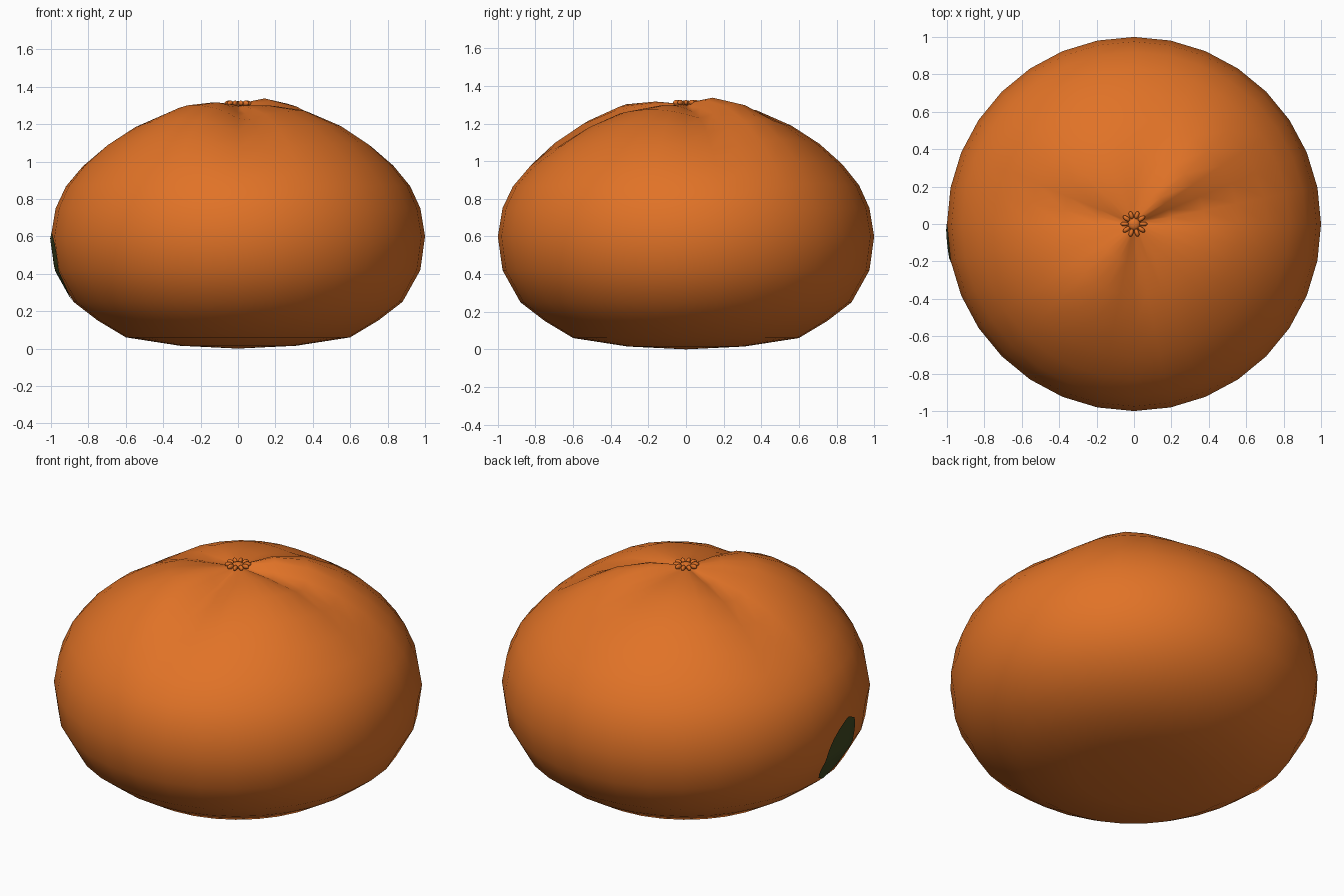
import bpy, bmesh, math

if "Cube" in bpy.data.objects:
    bpy.data.objects.remove(bpy.data.objects["Cube"])

def material(name, rgb):
    m = bpy.data.materials.new(name)
    m.diffuse_color = (*rgb, 1)
    m.use_nodes = True
    m.node_tree.nodes["Principled BSDF"].inputs["Base Color"].default_value = m.diffuse_color
    return m

ORANGE = material("orange_peel", (0.75, 0.17, 0.02))
GREEN = material("dark_green", (0.05, 0.065, 0.016))

# Side profile (radius, height) from base to crown
PROFILE = [(0.31, 0.015), (0.6, 0.06), (0.75, 0.15), (0.88, 0.25), (0.975, 0.42),
           (1.0, 0.6), (0.975, 0.75), (0.92, 0.87), (0.83, 0.98), (0.71, 1.085),
           (0.56, 1.18), (0.38, 1.255), (0.2, 1.285), (0.07, 1.295)]
# Segment swellings and creases: direction in degrees, angular width, height, radius of peak
WAVES = [(45, 22, 0.055, 0.25), (-128, 28, 0.05, 0.45), (115, 30, 0.02, 0.3), (-30, 25, 0.02, 0.4),
         (-84, 11, -0.045, 0.3), (14, 13, -0.035, 0.3), (168, 14, -0.035, 0.35)]

def relief(angle, r, z):
    if z < 0.8:
        return 0
    total = 0
    for deg, width, height, peak in WAVES:
        d = (math.degrees(angle) - deg + 180) % 360 - 180
        radial = r / peak if r < peak else max(0, (1 - r) / (1 - peak))
        total += height * math.exp(-(d / width) ** 2) * math.sin(math.pi / 2 * radial)
    return total

def finish(bm, name, mat):
    bmesh.ops.recalc_face_normals(bm, faces=bm.faces)
    for f in bm.faces:
        f.smooth = True
    me = bpy.data.meshes.new(name)
    bm.to_mesh(me)
    bm.free()
    me.materials.append(mat)
    ob = bpy.data.objects.new(name, me)
    bpy.context.collection.objects.link(ob)
    return ob

# Fruit body: lathed profile with swellings around the crown
N = 32
bm = bmesh.new()
rings = []
for r, z in PROFILE:
    ring = []
    for i in range(N):
        a = 2 * math.pi * i / N
        ring.append(bm.verts.new((r * math.cos(a), r * math.sin(a), z + relief(a, r, z))))
    rings.append(ring)
for lo, hi in zip(rings, rings[1:]):
    for i in range(N):
        j = (i + 1) % N
        bm.faces.new((lo[i], lo[j], hi[j], hi[i]))
for ring, z in ((rings[0], 0.0), (rings[-1], 1.3)):
    c = bm.verts.new((0, 0, z))
    for i in range(N):
        bm.faces.new((ring[i], ring[(i + 1) % N], c))
body = finish(bm, "fruit_body", ORANGE)

# Stem scar: round button with ten small petals
bm = bmesh.new()
def blob(x, y, z, sx, sy, sz, turn):
    vs = bmesh.ops.create_uvsphere(bm, u_segments=12, v_segments=6, radius=1)["verts"]
    for v in vs:
        px, py = v.co.x * sx, v.co.y * sy
        v.co = (x + px * math.cos(turn) - py * math.sin(turn),
                y + px * math.sin(turn) + py * math.cos(turn), z + v.co.z * sz)
blob(0, 0, 1.307, 0.034, 0.034, 0.016, 0)
for i in range(10):
    a = 2 * math.pi * i / 10
    blob(0.05 * math.cos(a), 0.05 * math.sin(a), 1.312, 0.022, 0.012, 0.014, a)
finish(bm, "stem_scar", ORANGE)

# Green blemish on the left side, hugging the peel
def peel_radius(z):
    for (r0, z0), (r1, z1) in zip(PROFILE, PROFILE[1:]):
        if z0 <= z <= z1:
            return r0 + (r1 - r0) * (z - z0) / (z1 - z0)
bm = bmesh.new()
rows = []
for i in range(13):
    t = -1 + 2 * i / 12
    z = 0.44 + 0.18 * t
    half = 8 * math.sqrt(max(0.003, 1 - t * t))
    row = []
    for k in range(9):
        a = math.radians(184 + 2.5 * t + half * (k / 4 - 1))
        r = peel_radius(z) + 0.006
        row.append(bm.verts.new((r * math.cos(a), r * math.sin(a), z)))
    rows.append(row)
for lo, hi in zip(rows, rows[1:]):
    for k in range(8):
        bm.faces.new((lo[k + 1], lo[k], hi[k], hi[k + 1]))
patch = finish(bm, "green_patch", GREEN)
# make the patch face outwards
if sum(f.normal.x for f in patch.data.polygons) > 0:
    patch.data.flip_normals()
